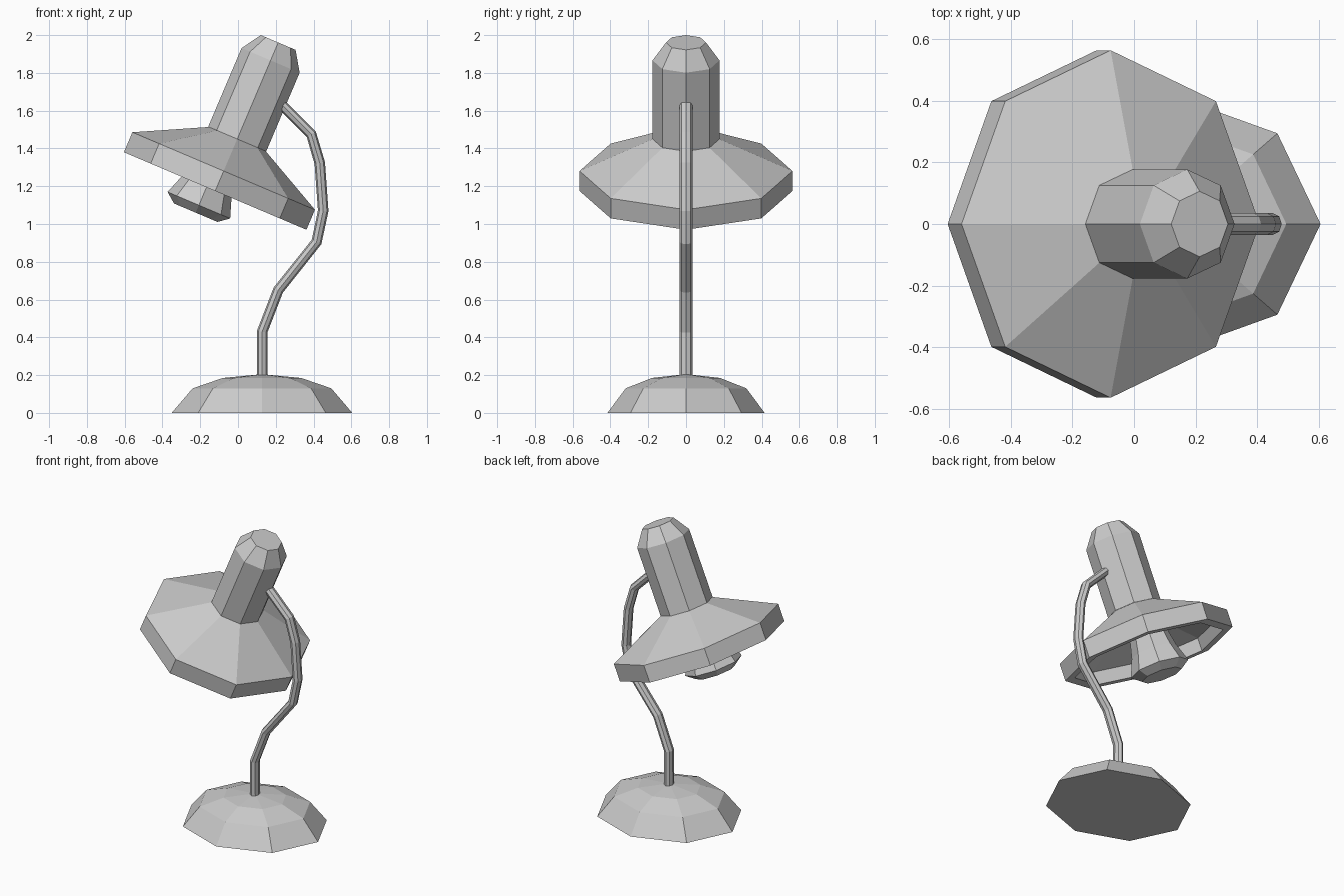
import bpy, bmesh
from math import cos, sin, pi, radians
from mathutils import Vector, Matrix

if "Cube" in bpy.data.objects:
    bpy.data.objects.remove(bpy.data.objects["Cube"])

SIDES = 8


def loft(name, rings, cap_start=True, cap_end=True):
    """Skin a list of vertex rings; a ring of one point closes to an apex."""
    bm = bmesh.new()
    loops = [[bm.verts.new(p) for p in ring] for ring in rings]
    for a, b in zip(loops, loops[1:]):
        for i in range(SIDES):
            j = (i + 1) % SIDES
            if len(b) == 1:
                bm.faces.new((a[i], a[j], b[0]))
            else:
                bm.faces.new((a[i], a[j], b[j], b[i]))
    if cap_start:
        bm.faces.new(loops[0][::-1])
    if cap_end and len(loops[-1]) > 1:
        bm.faces.new(loops[-1])
    bmesh.ops.recalc_face_normals(bm, faces=bm.faces)
    mesh = bpy.data.meshes.new(name)
    bm.to_mesh(mesh)
    bm.free()
    obj = bpy.data.objects.new(name, mesh)
    bpy.context.collection.objects.link(obj)
    return obj


def ring(rx, ry, z, cx=0.0):
    return [Vector((cx + rx * cos(2 * pi * i / SIDES), ry * sin(2 * pi * i / SIDES), z))
            for i in range(SIDES)]


def turned(name, profile, y_scale, cx=0.0, **caps):
    """Eight-sided lathe from (radius, height) pairs, stretched along y."""
    rings = [ring(r, r * y_scale, z, cx) if r else [Vector((cx, 0, z))] for r, z in profile]
    return loft(name, rings, **caps)


# Domed foot
turned("base", [(0.478, 0), (0.367, 0.13), (0.207, 0.185), (0, 0.205)], 0.87, cx=0.127)

# Bent stem: oval section swept along a path in the xz plane
path = [Vector((x, 0, z)) for x, z in (
    (0.128, 0.19), (0.128, 0.43), (0.213, 0.65), (0.416, 0.905),
    (0.451, 1.07), (0.433, 1.322), (0.388, 1.475), (0.235, 1.628))]
stem_rings = []
for k, p in enumerate(path):
    d_in = (p - path[max(k - 1, 0)]).normalized()
    d_out = (path[min(k + 1, len(path) - 1)] - p).normalized()
    t = (d_in + d_out).normalized()
    side = Vector((t.z, 0, -t.x))
    stem_rings.append([p + side * v.x + Vector((0, v.y, 0)) for v in ring(0.028, 0.035, 0)])
loft("stem", stem_rings)

# Tilted head: housing, thick open shade and bulb share one axis frame
head = Matrix.Translation((-0.004, 0, 1.45)) @ Matrix.Rotation(radians(23), 4, 'Y')
parts = [
    turned("lamp_housing", [(0.167, 0), (0.167, 0.452), (0.1, 0.555)], 1.06,
           cap_start=False),
    turned("lamp_shade", [(0.163, 0), (0.525, -0.184), (0.525, -0.299),
                          (0.465, -0.299), (0.465, -0.215), (0.13, -0.05)], 1.073,
           cap_start=False),
    turned("bulb", [(0.09, -0.045), (0.14, -0.288), (0.18, -0.402), (0.125, -0.445)], 1.075,
           cx=-0.05),
]
for part in parts:
    part.data.transform(head)
